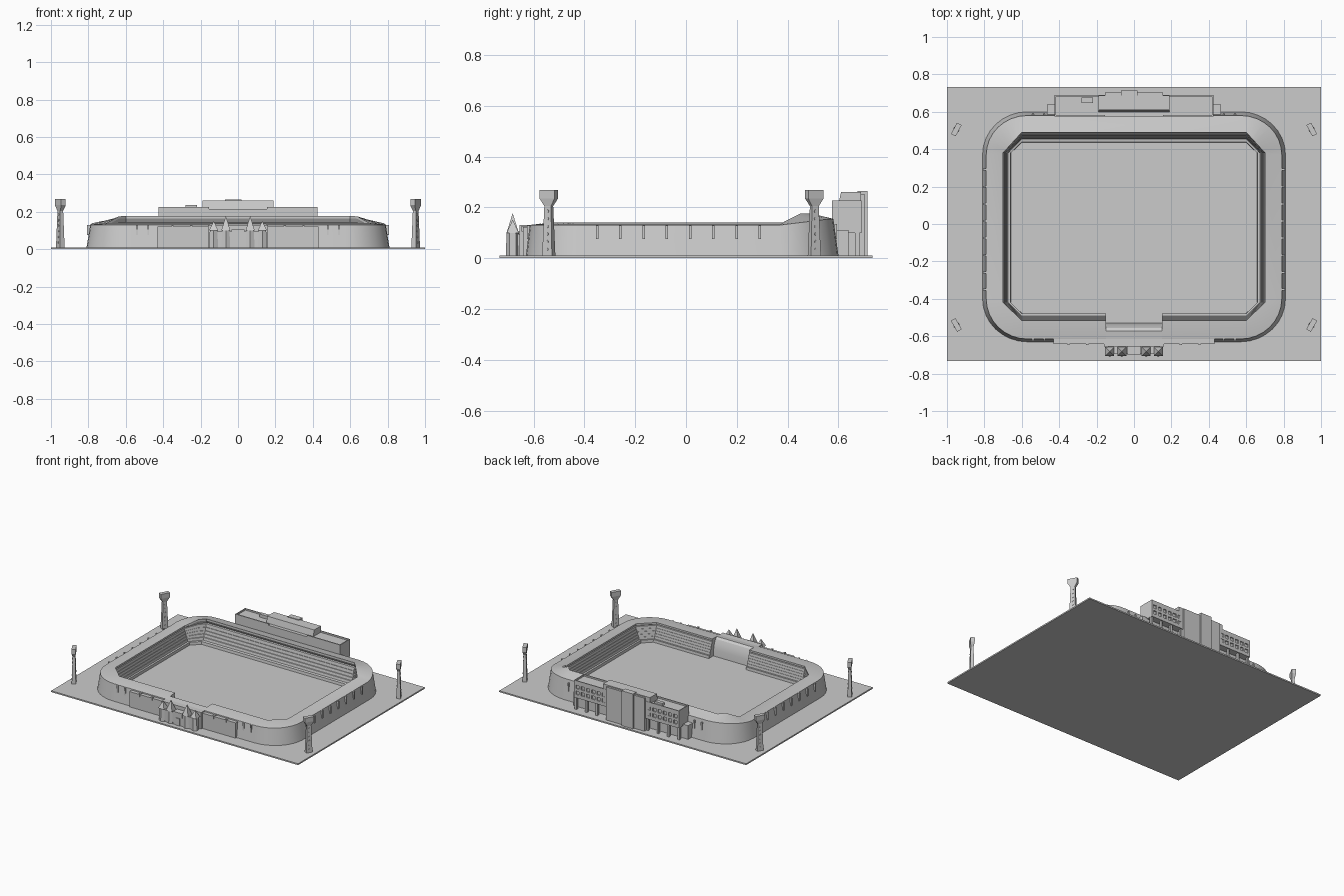
import bpy, bmesh, math
from mathutils import Matrix, Vector

if "Cube" in bpy.data.objects:
    bpy.data.objects.remove(bpy.data.objects["Cube"], do_unlink=True)

GREY = (0.6, 0.6, 0.6, 1)
grey = bpy.data.materials.new("concrete grey")
grey.use_nodes = True
grey.diffuse_color = GREY
grey.node_tree.nodes["Principled BSDF"].inputs["Base Color"].default_value = GREY
G = 0.01  # ground level
SIDES = (-1, 1)


def finish(name, bm, smooth=False):
    bmesh.ops.recalc_face_normals(bm, faces=bm.faces)
    me = bpy.data.meshes.new(name)
    bm.to_mesh(me)
    bm.free()
    me.materials.append(grey)
    ob = bpy.data.objects.new(name, me)
    bpy.context.collection.objects.link(ob)
    if smooth:
        bpy.ops.object.select_all(action="DESELECT")
        ob.select_set(True)
        bpy.context.view_layer.objects.active = ob
        bpy.ops.object.shade_smooth_by_angle(angle=math.radians(20))
    return ob


def add_box(bm, x, y, z):
    lo, hi = [Vector(v) for v in zip(*(sorted(p) for p in (x, y, z)))]
    m = Matrix.Translation((lo + hi) / 2) @ Matrix.Diagonal((hi - lo).to_4d())
    bmesh.ops.create_cube(bm, size=1, matrix=m)


def boxes(name, *specs):
    bm = bmesh.new()
    for s in specs:
        add_box(bm, *s)
    return finish(name, bm)


def add_loft(bm, rings):
    rows = [[bm.verts.new(p) for p in r] for r in rings]
    n = len(rows[0])
    for a, b in zip(rows, rows[1:]):
        for i in range(n):
            k = (i + 1) % n
            bm.faces.new((a[i], a[k], b[k], b[i]))
    bm.faces.new(rows[0])
    bm.faces.new(rows[-1])


def clamp(v):
    return max(0, min(1, v))


boxes("ground_slab", ((-1, 1), (-0.733, 0.733), (0, G)))

# Stadium bowl: a closed cross-section swept round, left open at the gate
STEPS = 8
GAP = 0.15


def outline(hx, front, back, cx, cfront, cback, arc):
    pts = [(GAP, front)]
    corners = [(1, cfront, front), (1, cback, back), (-1, cback, back), (-1, cfront, front)]
    for q, (s, cy, y) in enumerate(corners):
        for i in range(STEPS + 1):
            t = i / STEPS if q % 2 == 0 else 1 - i / STEPS
            if arc:
                u, v = math.sin(t * math.pi / 2), math.cos(t * math.pi / 2)
            else:
                u, v = t, 1 - t
            pts.append((s * (cx + (hx - cx) * u), cy + (y - cy) * v))
    return pts + [(-GAP, front)]


def outer(hx, front, back, z, rise):
    return [(x, y, z + rise * clamp((y - 0.37) / 0.2))
            for x, y in outline(hx, front, back, 0.57, -0.40, 0.37, True)]


def inner(d, z, rise):
    return [(x, y, z + rise * clamp((y - 0.38 + d) / 0.07))
            for x, y in outline(0.70 - d, -0.515 + d * 0.9, 0.49 - d * 1.3,
                                0.60, -0.42, 0.38, False)]


rings = [outer(0.81, -0.63, 0.60, G, 0), outer(0.79, -0.615, 0.58, 0.13, 0.025),
         outer(0.782, -0.607, 0.572, 0.132, 0.025),
         inner(0, 0.14, 0.036), inner(0, 0.127, 0.036), inner(-0.01, 0.122, 0.02)]
TIERS = 5
for i in range(TIERS):
    f, z = i / TIERS, 0.12 - 0.018 * i
    rise = 0.02 * (1 - f)
    rings += [inner(0.03 * f, z, rise), inner(0.03 * f + 0.003, z - 0.018, rise * 0.8)]
rings += [inner(0.04, 0.03, 0), inner(0.042, G, 0)]
bm = bmesh.new()
# Transposed so each loop is one cross-section
add_loft(bm, list(zip(*rings)))
finish("stadium_bowl", bm, True)

# Curved stand behind the gate
profile = [(-0.63, G), (-0.615, 0.13), (-0.572, 0.136), (-0.556, 0.125),
           (-0.542, 0.095), (-0.534, 0.055), (-0.53, G)]
bm = bmesh.new()
add_loft(bm, [[(s * GAP, y, z) for y, z in profile] for s in SIDES])
finish("gate_stand", bm, True)

# Ribs on the outside of the bowl
ribs = []
for s in SIDES:
    for i in range(8):
        y = -0.35 + i * 0.0915
        ribs.append(((s * 0.78, s * 0.806), (y - 0.005, y + 0.005), (0.075, 0.129)))
    for x in (0.48, 0.54):
        ribs.append(((s * x - 0.005, s * x + 0.005), (-0.626, -0.6), (0.075, 0.129)))
        ribs.append(((s * x - 0.005, s * x + 0.005), (0.57, 0.594), (0.075, 0.135)))
boxes("wall_ribs", *ribs)

# Front halls either side of the gate, with small roof ribs
halls = []
for s in SIDES:
    halls.append(((s * 0.16, s * 0.43), (-0.642, -0.6), (G, 0.122)))
    for x in (0.25, 0.35):
        halls.append(((s * x - 0.006, s * x + 0.006), (-0.647, -0.61), (0.105, 0.127)))
boxes("front_halls", *halls)

# Gatehouse with spired towers
boxes("gatehouse", ((-0.16, 0.16), (-0.655, -0.6), (G, 0.13)),
      ((-0.14, 0.14), (-0.695, -0.65), (G, 0.095)),
      ((-0.035, 0.035), (-0.70, -0.65), (0.07, 0.105)))
boxes("gate_door", ((-0.015, 0.015), (-0.70, -0.69), (G, 0.062)))
bm = bmesh.new()
for s in SIDES:
    for x, top in ((0.13, 0.15), (0.065, 0.175)):
        for r1, r2, z0, z1, n in ((0.027, 0.024, G, 0.10, 6), (0.034, 0.001, 0.10, top, 4)):
            bmesh.ops.create_cone(
                bm, cap_ends=True, segments=n, radius1=r1, radius2=r2, depth=z1 - z0,
                matrix=Matrix.Translation((s * x, -0.682, (z0 + z1) / 2))
                @ Matrix.Rotation(math.pi / 4 if n == 4 else 0, 4, "Z"))
finish("gate_towers", bm)

# Rear main building: two wings with an overhanging windowed upper part
wings, frames, posts = [], [], []
for s in SIDES:
    a, b = 0.155, 0.425
    span = (s * a, s * b)
    wings += [(span, (0.575, 0.64), (G, 0.215)),
              (span, (0.64, 0.682), (0.10, 0.215)),
              (span, (0.683, 0.69), (0.21, 0.226)),
              (span, (0.575, 0.583), (0.21, 0.226)),
              ((s * (b - 0.007), s * b), (0.575, 0.69), (0.21, 0.226)),
              ((s * 0.42, s * 0.465), (0.58, 0.64), (G, 0.11))]
    for z in ((0.10, 0.125), (0.15, 0.168), (0.193, 0.215)):
        frames.append((span, (0.68, 0.69), z))
    cols = 6
    for i in range(cols + 1):
        x = a + 0.008 + (b - a - 0.016) * i / cols
        frames.append(((s * x - 0.008, s * x + 0.008), (0.68, 0.69), (0.10, 0.215)))
        if i % 2 == 0:
            posts.append(((s * x - 0.007, s * x + 0.007), (0.665, 0.682), (G, 0.10)))
boxes("rear_wings", *wings)
boxes("window_frames", *frames)
boxes("rear_posts", *posts)
boxes("roof_hatch", ((-0.28, -0.22), (0.648, 0.676), (0.21, 0.237)))

# Raised centre of the main building, with a sloped inner face
profile = [(0.575, G), (0.575, 0.215), (0.60, 0.215), (0.61, 0.26), (0.688, 0.26), (0.688, 0.10),
           (0.64, 0.10), (0.64, G)]
bm = bmesh.new()
add_loft(bm, [[(s * 0.19, y, z) for y, z in profile] for s in SIDES])
finish("rear_centre", bm)
boxes("rear_entrance", ((-0.155, 0.155), (0.63, 0.702), (G, 0.252)),
      ((-0.07, 0.02), (0.675, 0.715), (G, 0.265)))

# Floodlight towers turned towards the pitch
for i, (x, y) in enumerate([(0.95, 0.505), (-0.95, 0.505), (-0.95, -0.54), (0.95, -0.54)]):
    bm = bmesh.new()
    rings = []
    for z, w, d in ((G, 0.022, 0.014), (0.205, 0.015, 0.009), (0.235, 0.034, 0.014),
                    (0.268, 0.034, 0.014)):
        rings.append([(u * d, v * w, z) for u, v in ((-1, -1), (1, -1), (1, 1), (-1, 1))])
    add_loft(bm, rings)
    # Round studs up the two broad faces
    for k in range(6):
        z = 0.035 + 0.03 * k
        bmesh.ops.create_cone(bm, cap_ends=True, segments=8, radius1=0.006, radius2=0.006,
                              depth=0.032 - 0.0015 * k,
                              matrix=Matrix.Translation((0, 0, z))
                              @ Matrix.Rotation(math.pi / 2, 4, "Y"))
    ob = finish("floodlight_tower_%d" % (i + 1), bm)
    ob.location = (x, y, 0)
    ob.rotation_euler.z = math.atan2(-y, -x)
